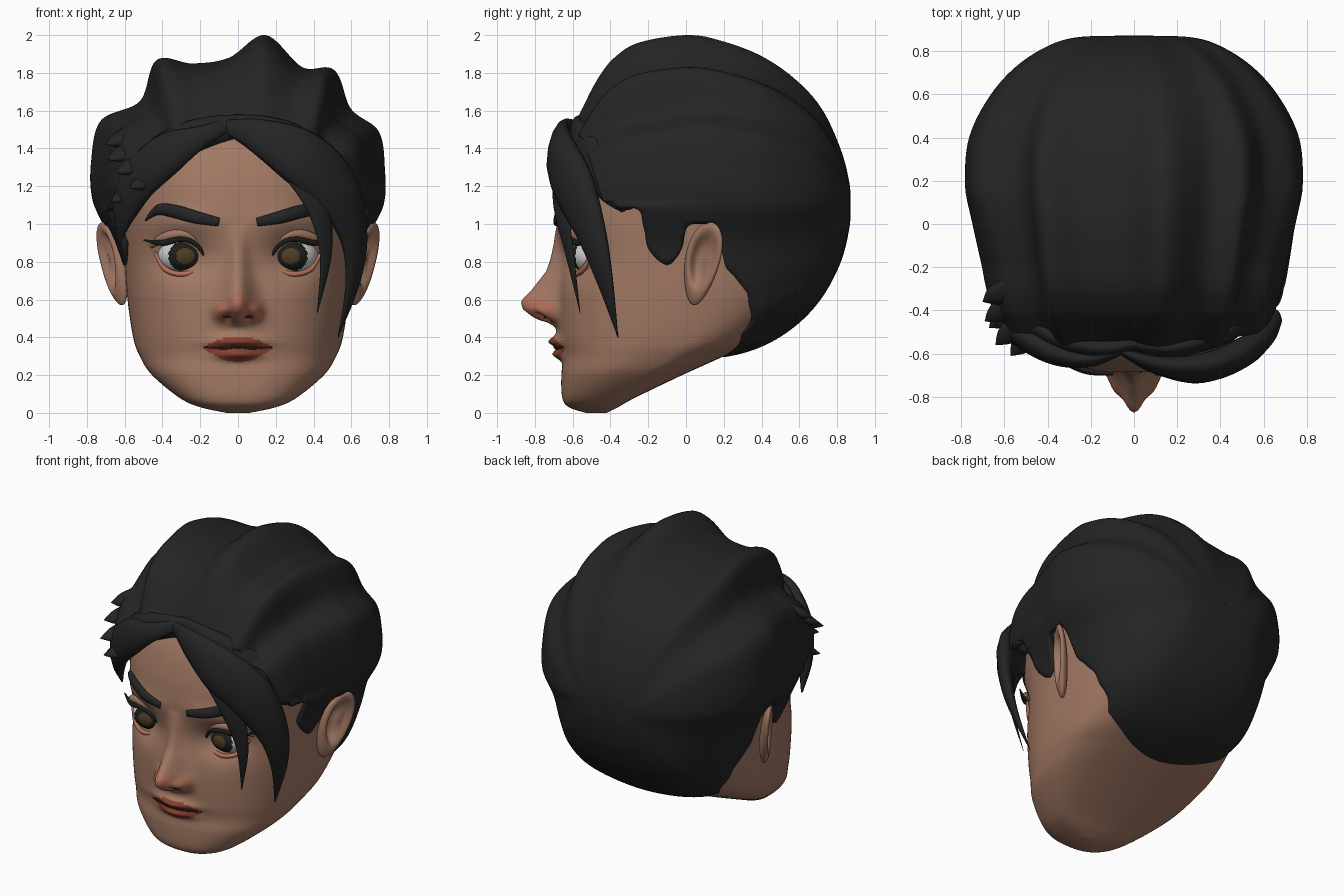
import bpy, bmesh, math
from mathutils import Vector
from mathutils.bvhtree import BVHTree

if "Cube" in bpy.data.objects:
    bpy.data.objects.remove(bpy.data.objects["Cube"])


def material(name, rgb):
    m = bpy.data.materials.new(name)
    m.diffuse_color = (*rgb, 1)
    m.use_nodes = True
    m.node_tree.nodes["Principled BSDF"].inputs["Base Color"].default_value = m.diffuse_color
    return m


SKIN = material("skin", (.36, .19, .125))
BLUSH = material("blush", (.44, .16, .10))
LIP = material("lip", (.24, .05, .03))
HAIR = material("hair", (.018, .018, .019))
WHITE = material("eye_white", (.75, .75, .75))
BLACK = material("eye_black", (.012, .012, .01))
IRIS = material("iris", (.075, .045, .016))


def spline(P, n, closed=False):
    """Catmull-Rom through tuples of any length."""
    N, out = len(P), []
    get = lambda i: P[i % N] if closed else P[max(0, min(N - 1, i))]
    for i in range(N if closed else N - 1):
        for k in range(n):
            t = k / n
            out.append(tuple(
                .5 * (2 * b + (c - a) * t + (2 * a - 5 * b + 4 * c - d) * t * t + (3 * b - a - 3 * c + d) * t ** 3)
                for a, b, c, d in zip(get(i - 1), get(i), get(i + 1), get(i + 2))))
    if not closed:
        out.append(tuple(P[-1]))
    return out


def lerp(table, z):
    for (a, u), (b, v) in zip(table, table[1:]):
        if a <= z <= b:
            return u + (v - u) * (z - a) / (b - a)
    return 0


def finish(bm, name, mats):
    me = bpy.data.meshes.new(name)
    bm.to_mesh(me)
    for m in mats:
        me.materials.append(m)
    for p in me.polygons:
        p.use_smooth = True
    ob = bpy.data.objects.new(name, me)
    bpy.context.collection.objects.link(ob)
    return ob


def loft(rings, caps=True):
    bm = bmesh.new()
    V = [[bm.verts.new(p) for p in r] for r in rings]
    n = len(V[0])
    for a, b in zip(V, V[1:]):
        for i in range(n):
            bm.faces.new((a[i], a[(i + 1) % n], b[(i + 1) % n], b[i]))
    if caps:
        bm.faces.new(V[0])
        bm.faces.new(V[-1])
    bmesh.ops.recalc_face_normals(bm, faces=bm.faces)
    return bm


def lock(name, pts, mat, flat=.35, s=1):
    """Tapered strand; pts are x, y, z, half width; broad side lies on the head."""
    path, rings = spline([(s * x, y, z, w) for x, y, z, w in pts], 8), []
    for i, q in enumerate(path):
        p = Vector(q[:3])
        t = (Vector(path[min(i + 1, len(path) - 1)][:3]) - Vector(path[max(i - 1, 0)][:3])).normalized()
        side = t.cross(Vector((p.x, p.y - .1, 0)).normalized()).normalized()
        up, w = side.cross(t), max(q[3], .002)
        rings.append([p + side * w * math.cos(a) + up * w * flat * math.sin(a)
                      for a in (k * math.tau / 12 for k in range(12))])
    return finish(loft(rings), name, [mat])


# Head: stacked rings (z, front y, back y, half width, y of widest point)
ROWS = [(0, -.53, -.42, .06, -.48), (.03, -.62, -.36, .2, -.45), (.08, -.655, -.27, .31, -.4),
        (.2, -.66, -.02, .455, -.25), (.3, -.65, .2, .52, -.12), (.4, -.665, .4, .555, -.02),
        (.6, -.67, .65, .585, .05), (.8, -.66, .75, .6, .1), (1, -.68, .8, .61, .1),
        (1.2, -.665, .78, .61, .1), (1.4, -.6, .7, .56, .1), (1.55, -.48, .55, .46, .08),
        (1.68, -.3, .35, .28, .05), (1.74, -.08, .1, .08, .03)]
NOSE = [(.44, 0), (.47, .03), (.5, .13), (.55, .195), (.59, .205), (.65, .15), (.75, .08), (.9, .03), (1, 0)]


def relief(x, z):
    """Outward relief of nose, lips, sockets and brow ridge."""
    g = lambda cx, cz, sx, sz: math.exp(-((abs(x) - cx) / sx) ** 2 - ((z - cz) / sz) ** 2)
    s = .05 + .035 * max(0, min(1, (.85 - z) / .3))
    return (lerp(NOSE, z) * math.exp(-(x / s) ** 2) + .05 * g(.095, .54, .035, .04)
            - .05 * g(.05, .505, .022, .018) - .075 * g(.29, .83, .14, .1)
            + .055 * g(0, .375, .13, .028) + .055 * g(0, .31, .11, .03) + .02 * g(0, .42, .1, .06)
            + .02 * g(.28, 1.02, .2, .06))


rings = []
for z, yf, yb, w, yc in spline(ROWS, 12):
    ring = []
    for k in range(200):
        th = math.tau * k / 200
        a = th - .6 * math.sin(th)                     # denser on the face
        s, c = math.sin(a), math.cos(a)
        x = w * math.copysign(abs(s) ** .8, s)
        y = yc + ((yf - yc) if c > 0 else (yb - yc)) * abs(c) ** .8
        ring.append((x, y - relief(x, z) if c > 0 else y, z))
    rings.append(ring)
bm = loft(rings)
tree = BVHTree.FromBMesh(bm)
for f in bm.faces:
    p = f.calc_center_median()
    if p.y < -.4:
        u = abs(p.x) / .185
        if u < 1 and -.075 * (1 - u ** 2) < p.z - .345 < .06 * (1 - u ** 2):
            f.material_index = 2
        elif abs(p.x) < .13 and .48 < p.z < .64 - abs(p.x) * .5 and p.y < -.69:
            f.material_index = 1
finish(bm, "head", [SKIN, BLUSH, LIP])


def on_skin(pts, lift=.004):
    """Turn (x, z, width) into points lying on the face."""
    return [(x, tree.ray_cast(Vector((x, -2, z)), Vector((0, 1, 0)))[0].y - lift, z, w) for x, z, w in pts]


lock("mouth_line", on_skin([(-.18, .348, .003), (-.08, .342, .006), (0, .348, .006), (.08, .342, .006),
                            (.18, .348, .003)]), BLACK)

for s, side in ((1, "right"), (-1, "left")):
    # Eyeball with ringed iris
    bm = bmesh.new()
    bmesh.ops.create_uvsphere(bm, u_segments=48, v_segments=48, radius=1)
    for v in bm.verts:
        x, y, z = v.co
        v.co = (x, -z, y)
    for f in bm.faces:
        p = f.calc_center_median()
        r = math.hypot(p.x + .08 * s, p.z * .8)
        f.material_index = 0 if p.y > 0 else 2 if r < .36 else 1 if r < .66 else 0
    for v in bm.verts:
        v.co = (s * .29 + v.co.x * .135, -.48 + v.co.y * .13, .83 + v.co.z * .1)
    bmesh.ops.recalc_face_normals(bm, faces=bm.faces)
    finish(bm, "eye_" + side, [WHITE, BLACK, IRIS])

    # Lids, lashes, brows, nostrils
    lock("upper_lash_" + side, [(.165, -.59, .81, .006), (.22, -.615, .89, .012), (.30, -.62, .92, .014),
                                (.40, -.57, .90, .016), (.50, -.50, .915, .003)], BLACK, 1, s)
    lock("upper_lid_" + side, [(.16, -.58, .82, .012), (.22, -.595, .915, .025), (.30, -.60, .948, .028),
                               (.40, -.55, .925, .025), (.46, -.49, .88, .01)], SKIN, 1, s)
    lock("lower_lid_" + side, [(.165, -.58, .80, .008), (.23, -.585, .75, .013), (.31, -.58, .735, .014),
                               (.39, -.54, .765, .014), (.44, -.50, .85, .008)], BLUSH, 1, s)
    lock("brow_" + side, on_skin([(s * .10, 1.01, .022), (s * .22, 1.035, .033), (s * .33, 1.065, .035),
                                  (s * .42, 1.075, .028), (s * .49, 1.02, .006)]), HAIR, .6)
    lock("nostril_" + side, on_skin([(s * .04, .508, .006), (s * .06, .514, .012), (s * .08, .51, .006)], 0),
         BLACK, .6)

    # Ear: dished, tilted, flared shell
    bm = bmesh.new()
    bmesh.ops.create_uvsphere(bm, u_segments=40, v_segments=32, radius=1)
    for q in bm.verts:
        u, v, w = q.co
        r = v * v + ((w - .1) / .95) ** 2
        d = u * .05
        if u > 0:
            d -= .085 * math.exp(-(r / .4) ** 2)
            d += .03 * math.exp(-((v - .3) / .15) ** 2 - ((w - .1) / .4) ** 2)
        v = v * .105 * (.88 + .2 * w) + w * .04
        q.co = (s * (.665 + d + v * .5 + w * .03), .085 + v, .79 + w * .22)
    bmesh.ops.recalc_face_normals(bm, faces=bm.faces)
    finish(bm, "ear_" + side, [SKIN])

    # Hair rolled back from the hairline, filling behind the fringe
    lock("hairline_" + side, [(-.03, -.55, 1.52, .06), (.15, -.575, 1.49, .08), (.32, -.54, 1.42, .10),
                              (.46, -.47, 1.31, .11), (.55, -.40, 1.19, .09), (.60, -.32, 1.08, .03)], HAIR, .5, s)

# Hair cap: ridged section swept from front to back
SECTION = [(.77, 0), (.78, .2), (.75, .4), (.6, .52), (.52, .72), (.35, .73), (.15, .9), (-.05, .78),
           (-.25, .75), (-.44, .77), (-.52, .56), (-.73, .46), (-.78, .25), (-.77, .03), (-.67, -.2),
           (-.6, -.45), (-.52, -.62), (-.35, -.74), (0, -.79), (.35, -.74), (.52, -.62), (.6, -.45), (.67, -.2)]
# y, top z, bottom z, half width
SWEEP = [(-.5, 1.45, .5, .48), (-.57, 1.54, .4, .55), (-.53, 1.65, .35, .6), (-.46, 1.78, .31, .64),
         (-.38, 1.88, .3, .68), (-.25, 1.96, .295, .715), (0, 2, .295, .755), (.2, 1.97, .295, .78),
         (.4, 1.9, .35, .765), (.58, 1.78, .46, .68), (.72, 1.62, .61, .56), (.82, 1.4, .8, .41),
         (.865, 1.22, .98, .26), (.872, 1.1, 1.1, .01)]
rings = []
for y, zt, zb, w in spline(SWEEP, 12):
    fade, ring = max(0, min(.4, (y - .1) * .8)), []          # ridges soften toward the nape
    front = max(0, min(1, (.15 - y) / .35))
    for x, z in spline(SECTION, 10, True):
        if z > 0:
            a = math.atan2(z / .86, x / .77)
            x += fade * (.77 * math.cos(a) - x)
            z += fade * (.86 * math.sin(a) - z)
            slim = 1 - .08 * front * math.exp(-((abs(math.cos(a)) - .84) / .16) ** 2)   # leaner temples
            x, z = x * slim, z * slim
        ring.append((x * w / .78, y, 1.1 + z * ((zt - 1.1) / .9 if z > 0 else (1.1 - zb) / .79)))
    rings.append(ring)
bm = loft(rings, caps=False)
# Side-view outline of the face opening, with sideburn and ear notch
OPEN = [(-1, 1.5), (-.55, 1.46), (-.44, 1.12), (-.24, 1.08), (-.2, .85), (-.1, .77), (-.02, .86), (0, 1),
        (.17, 1), (.2, .78), (.33, .64), (.35, .48), (.19, .3), (.19, -1), (-1, -1)]


def inside(y, z):
    hit = False
    for (a, b), (c, d) in zip(OPEN, OPEN[1:] + OPEN[:1]):
        if (b > z) != (d > z) and y < a + (c - a) * (z - b) / (d - b):
            hit = not hit
    return hit


cut = [f for f in bm.faces if inside(f.calc_center_median().y, f.calc_center_median().z)]
bmesh.ops.delete(bm, geom=cut, context='FACES')
for _ in range(6):                                           # even out the cut edge
    new = {}
    for v in bm.verts:
        near = [e.other_vert(v).co for e in v.link_edges if e.is_boundary]
        if len(near) == 2:
            new[v] = v.co * .5 + (near[0] + near[1]) * .25
    for v, co in new.items():
        v.co = co
cap = finish(bm, "hair_cap", [HAIR])
mod = cap.modifiers.new("thickness", 'SOLIDIFY')
mod.thickness, mod.offset = .04, -1

# Swept fringe
lock("fringe_main", [(-.08, -.58, 1.52, .03), (.1, -.65, 1.47, .09), (.32, -.665, 1.36, .15), (.51, -.59, 1.19, .15),
                     (.61, -.50, .95, .1), (.61, -.43, .7, .055), (.53, -.36, .4, .002)], HAIR, .45)
lock("fringe_strand", [(.2, -.69, 1.38, .05), (.4, -.67, 1.14, .07), (.465, -.62, .86, .04),
                       (.42, -.56, .53, .002)], HAIR, .3)
lock("fringe_left", [(-.04, -.58, 1.53, .03), (-.2, -.63, 1.46, .06), (-.36, -.60, 1.38, .11),
                     (-.52, -.51, 1.24, .12), (-.6, -.42, 1.08, .09), (-.63, -.34, .9, .01)], HAIR, .5)

# Short spiky tips at the left temple
for i, (x, y, z) in enumerate([(-.70, -.36, 1.42), (-.69, -.45, 1.34), (-.64, -.56, 1.27), (-.57, -.61, 1.19),
                               (-.67, -.48, 1.12)]):
    lock(f"temple_spike_{i}", [(x * .78, y * .8, z + .06, .07), (x * .92, y * .92, z + .02, .05),
                               (x, y, z, .002)], HAIR, .6)
